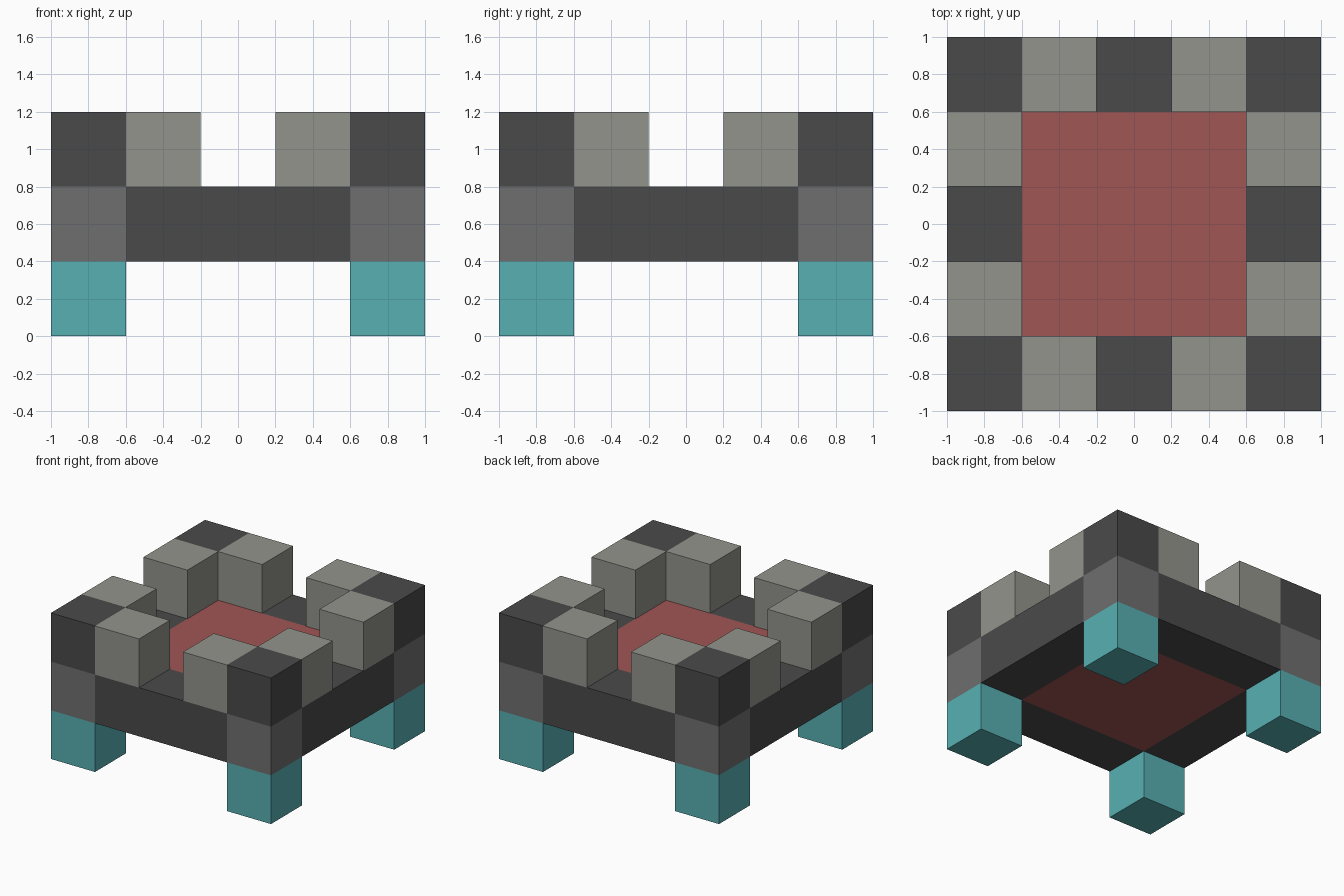
import bpy
import bmesh
from mathutils import Matrix, Vector

default = bpy.data.objects.get("Cube")
if default:
    bpy.data.objects.remove(default, do_unlink=True)


def to_linear(c):
    c /= 255
    return c / 12.92 if c <= 0.04045 else ((c + 0.055) / 1.055) ** 2.4


def material(name, r, g, b):
    colour = (to_linear(r), to_linear(g), to_linear(b), 1)
    mat = bpy.data.materials.new(name)
    mat.use_nodes = True
    mat.diffuse_color = colour
    bsdf = mat.node_tree.nodes["Principled BSDF"]
    bsdf.inputs["Base Color"].default_value = colour
    bsdf.inputs["Roughness"].default_value = 0.8
    return mat


dark = material("dark grey", 74, 74, 74)
mid = material("mid grey", 111, 111, 111)
light = material("light warm grey", 147, 148, 140)
teal = material("teal", 88, 176, 180)
red = material("muted red", 160, 86, 84)

U = 0.4  # block size


def block(name, centre, size, mat):
    """Flat-faced box with the given centre and size."""
    bm = bmesh.new()
    bmesh.ops.create_cube(bm, size=1, matrix=Matrix.Diagonal((*size, 1)))
    mesh = bpy.data.meshes.new(name)
    bm.to_mesh(mesh)
    bm.free()
    mesh.materials.append(mat)
    obj = bpy.data.objects.new(name, mesh)
    obj.location = Vector(centre)
    bpy.context.collection.objects.link(obj)
    return obj


cube = (U, U, U)
leg_z, frame_z, top_z = U / 2, U * 1.5, U * 2.5

# Red floor slab, flush with the frame
block("floor", (0, 0, frame_z), (3 * U, 3 * U, U), red)

# Corner towers: leg, joint and cap, with a light block on each inner side
for sx, side in ((-1, "right"), (1, "left")):
    for sy, end in ((-1, "front"), (1, "back")):
        tag = f"{end}_{side}"
        x, y = sx * 2 * U, sy * 2 * U
        block(f"leg_{tag}", (x, y, leg_z), cube, teal)
        block(f"corner_joint_{tag}", (x, y, frame_z), cube, mid)
        block(f"corner_cap_{tag}", (x, y, top_z), cube, dark)
        block(f"{end}_battlement_{side}", (x / 2, y, top_z), cube, light)
        block(f"{side}_battlement_{end}", (x, y / 2, top_z), cube, light)

# Dark beams between the corner joints
for s, end, side in ((-1, "front", "right"), (1, "back", "left")):
    block(f"beam_{end}", (0, s * 2 * U, frame_z), (3 * U, U, U), dark)
    block(f"beam_{side}", (s * 2 * U, 0, frame_z), (U, 3 * U, U), dark)
